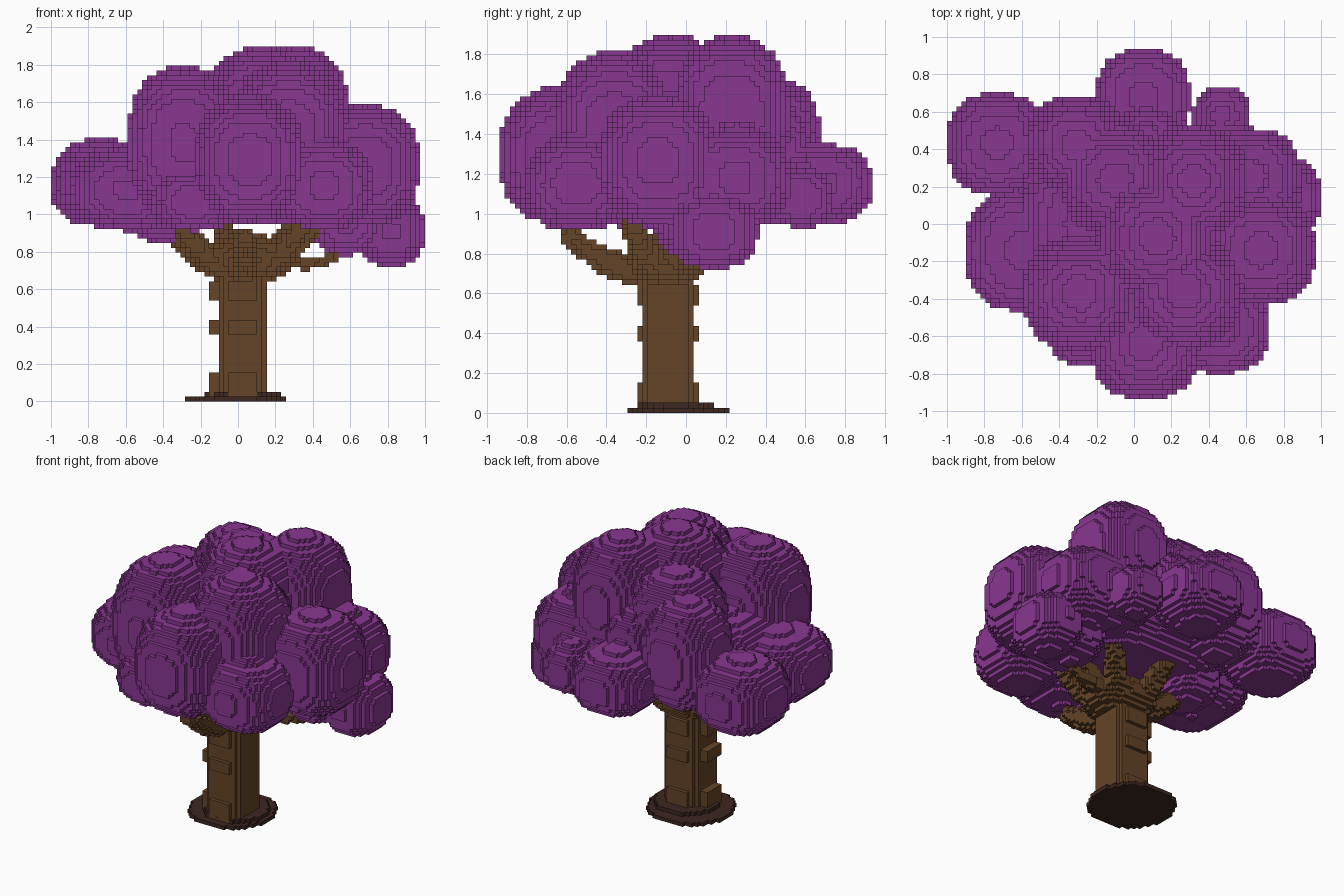
import bpy
import math

if "Cube" in bpy.data.objects:
    bpy.data.objects.remove(bpy.data.objects["Cube"], do_unlink=True)

V = 2 / 78                # edge length of one block
SHIFT = (0, -V / 2, 0)    # the block grid is offset by half a block in y


def material(name, rgb):
    m = bpy.data.materials.new(name)
    m.use_nodes = True
    m.diffuse_color = (*rgb, 1)
    bsdf = m.node_tree.nodes["Principled BSDF"]
    bsdf.inputs["Base Color"].default_value = (*rgb, 1)
    bsdf.inputs["Roughness"].default_value = 0.9
    return m


def fill(cells, lo, hi, inside):
    """Add every block between lo and hi whose centre passes the test."""
    a = [math.floor((lo[n] - SHIFT[n]) / V) for n in range(3)]
    b = [math.ceil((hi[n] - SHIFT[n]) / V) for n in range(3)]
    for i in range(a[0], b[0]):
        for j in range(a[1], b[1]):
            for k in range(max(0, a[2]), b[2]):
                if inside(*((c + .5) * V + s for c, s in zip((i, j, k), SHIFT))):
                    cells.add((i, j, k))


def blob(cells, c, r, floor=0.0, power=2.0):
    fill(cells, [c[n] - r[n] for n in range(3)], [c[n] + r[n] for n in range(3)],
         lambda x, y, z: z > floor and abs((x - c[0]) / r[0]) ** power
         + abs((y - c[1]) / r[1]) ** power + abs((z - c[2]) / r[2]) ** power <= 1)


def box(cells, lo, hi):
    fill(cells, lo, hi, lambda x, y, z: all(lo[n] < (x, y, z)[n] < hi[n] for n in range(3)))


def limb(cells, a, b, r0, r1):
    """Tapered branch made of overlapping balls."""
    for s in range(25):
        t = s / 24
        r = r0 + (r1 - r0) * t
        p = [a[n] + (b[n] - a[n]) * t for n in range(3)]
        p[2] -= 0.06 * math.sin(math.pi * t)  # slight sag so the tip turns upward
        blob(cells, p, (r, r, r))


def build(name, cells, mat):
    """Skin the blocks with outer faces, joining rows of faces into strips."""
    verts, index, faces = [], {}, []

    def vert(p):
        if p not in index:
            index[p] = len(verts)
            verts.append([c * V + s for c, s in zip(p, SHIFT)])
        return index[p]

    for axis in range(3):
        u, w = (axis + 1) % 3, (axis + 2) % 3
        for side in (0, 1):
            def exposed(c):
                n = list(c)
                n[axis] += 1 if side else -1
                return c in cells and tuple(n) not in cells

            def step(c, d):
                n = list(c)
                n[u] += d
                return tuple(n)

            for c in sorted(cells):
                if not exposed(c) or exposed(step(c, -1)):
                    continue
                run = 1
                while exposed(step(c, run)):
                    run += 1
                quad = []
                for du, dw in ((0, 0), (run, 0), (run, 1), (0, 1)):
                    p = list(c)
                    p[axis] += side
                    p[u] += du
                    p[w] += dw
                    quad.append(vert(tuple(p)))
                faces.append(quad if side else quad[::-1])
    mesh = bpy.data.meshes.new(name)
    mesh.from_pydata(verts, [], faces)
    mesh.materials.append(mat)
    mesh.update()
    obj = bpy.data.objects.new(name, mesh)
    bpy.context.collection.objects.link(obj)


leaf = material("purple leaves", (0.250, 0.038, 0.285))
bark = material("brown bark", (0.128, 0.058, 0.021))
soil = material("dark brown roots", (0.048, 0.020, 0.015))

# Leaf clusters: centre, radii, lowest height
CLUSTERS = [
    ((0.12, -0.07, 1.48), (0.31, 0.31, 0.42), 0.94),   # crown centre
    ((0.32, 0.23, 1.50), (0.28, 0.29, 0.40), 0.94),    # crown back
    ((0.27, -0.36, 1.42), (0.30, 0.30, 0.40), 0.94),   # crown front
    ((-0.29, -0.37, 1.38), (0.30, 0.30, 0.42), 0.94),  # crown front left
    ((-0.10, 0.24, 1.38), (0.29, 0.29, 0.40), 0.94),
    ((-0.31, 0.43, 1.33), (0.26, 0.25, 0.37), 0.94),
    ((0.06, -0.64, 1.29), (0.29, 0.295, 0.35), 0.90),  # front
    ((0.68, -0.14, 1.26), (0.29, 0.29, 0.34), 0.92),   # right side
    ((0.46, -0.55, 1.15), (0.26, 0.25, 0.25), 0.90),
    ((0.62, 0.25, 1.18), (0.27, 0.26, 0.27), 0.90),
    ((0.82, 0.14, 0.91), (0.18, 0.22, 0.205), 0.0),    # low hanging tuft
    ((0.58, 0.06, 0.97), (0.18, 0.22, 0.21), 0.0),
    ((-0.73, 0.43, 1.165), (0.27, 0.27, 0.25), 0.94),  # far left
    ((-0.59, -0.14, 1.13), (0.31, 0.325, 0.24), 0.90),
    ((-0.23, -0.55, 1.07), (0.23, 0.21, 0.18), 0.90),
    ((-0.40, 0.02, 1.00), (0.18, 0.22, 0.17), 0.0),
    ((0.05, 0.68, 1.15), (0.25, 0.255, 0.22), 0.94),   # back
    ((0.07, 0.48, 1.30), (0.16, 0.14, 0.23), 0.94),
    ((0.47, 0.58, 1.08), (0.155, 0.15, 0.17), 0.90),
    ((0.48, 0.36, 1.14), (0.24, 0.18, 0.20), 0.94),
    ((0.0, 0.0, 1.20), (0.62, 0.46, 0.30), 0.94),      # inner core
]
canopy = set()
for (cx, cy, cz), (rx, ry, rz), floor in CLUSTERS:
    blob(canopy, (cx, cy, cz), (rx, ry, rz - 0.02), floor, 2.6)
    fill(canopy, (cx - .1, cy - .1, cz), (cx + .1, cy + .1, cz + rz),  # cap on top
         lambda x, y, z: z < cz + rz and math.hypot(x - cx, y - cy) < 0.32 * rx)
build("canopy", canopy, leaf)

# Trunk: square with notched corners, ringed by slabs
CX, CY = V, -3.5 * V
trunk = set()
fill(trunk, (CX - .15, CY - .15, 0.03), (CX + .15, CY + .15, 0.80),
     lambda x, y, z: max(abs(x - CX), abs(y - CY)) < 0.128
     and abs(x - CX) + abs(y - CY) < 0.21)
for low, high in ((V, 6 * V), (14 * V, 17 * V), (21 * V, 25 * V)):
    box(trunk, (-6 * V, CY - 3 * V, low), (0.0, CY + 3 * V, high))
    box(trunk, (CX - 3 * V, CY - 6 * V, low), (CX + 3 * V, CY + 6 * V, high))
blob(trunk, (0.05, -0.09, 0.76), (0.25, 0.20, 0.14))
# Branches spreading under the leaves
for tip in [(-0.36, 0.0, 0.92), (-0.30, -0.28, 0.93), (0.04, -0.58, 0.88),
            (0.34, -0.26, 0.93), (0.42, -0.06, 0.95), (0.30, 0.16, 0.95),
            (-0.08, 0.20, 0.95)]:
    limb(trunk, (CX, CY, 0.71), tip, 0.10, 0.05)
limb(trunk, (0.15, -0.05, 0.80), (0.58, 0.04, 0.80), 0.05, 0.025)
build("trunk_and_branches", trunk, bark)

# Stepped root disc
roots = set()
for x0, y0, radius, low, high in ((-0.5 * V, -1.5 * V, 10.5 * V, 0, V),
                                  (V, -2 * V, 8 * V, V, 2 * V)):
    fill(roots, (-0.35, -0.35, low), (0.35, 0.35, high),
         lambda x, y, z: low < z < high and math.hypot(x - x0, y - y0) < radius)
build("root_disc", roots, soil)
